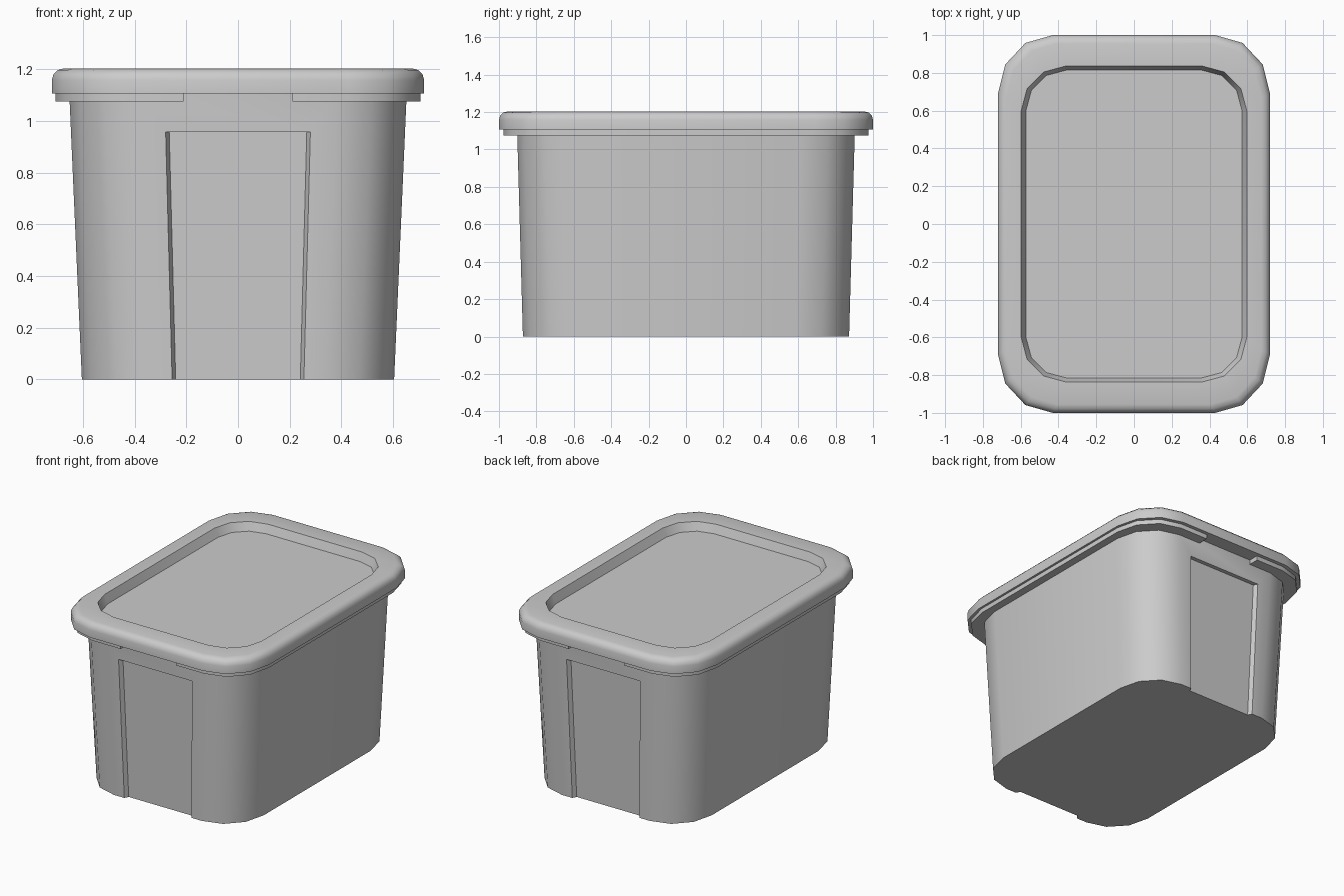
import bpy, bmesh, math

cube = bpy.data.objects.get("Cube")
if cube:
    bpy.data.objects.remove(cube, do_unlink=True)

# One plain plastic colour
plastic = bpy.data.materials.new("grey_plastic")
plastic.use_nodes = True
GREY = (0.6, 0.6, 0.6, 1)
plastic.diffuse_color = GREY
plastic.node_tree.nodes["Principled BSDF"].inputs["Base Color"].default_value = GREY


def outline(hx, hy, rx, ry, z, segments=3):
    """Rectangle with rounded corners, counter-clockwise."""
    points = []
    for sx, sy, start in ((1, 1, 0), (-1, 1, 90), (-1, -1, 180), (1, -1, 270)):
        for i in range(segments + 1):
            a = math.radians(start + 90 * i / segments)
            points.append((sx * (hx - rx) + rx * math.cos(a),
                           sy * (hy - ry) + ry * math.sin(a), z))
    return points


def loft(name, rings):
    """Skin a stack of equal rings and cap both ends."""
    bm = bmesh.new()
    loops = [[bm.verts.new(p) for p in ring] for ring in rings]
    n = len(loops[0])
    for low, high in zip(loops, loops[1:]):
        for i in range(n):
            j = (i + 1) % n
            bm.faces.new((low[i], low[j], high[j], high[i]))
    bm.faces.new(loops[0][::-1])
    bm.faces.new(loops[-1])
    bmesh.ops.recalc_face_normals(bm, faces=bm.faces[:])
    mesh = bpy.data.meshes.new(name)
    bm.to_mesh(mesh)
    bm.free()
    mesh.materials.append(plastic)
    obj = bpy.data.objects.new(name, mesh)
    bpy.context.collection.objects.link(obj)
    return obj


def activate(obj):
    bpy.ops.object.select_all(action='DESELECT')
    obj.select_set(True)
    bpy.context.view_layer.objects.active = obj


def cut(obj, cutter):
    activate(obj)
    mod = obj.modifiers.new("cut", 'BOOLEAN')
    mod.operation = 'DIFFERENCE'
    mod.solver = 'EXACT'
    mod.object = cutter
    bpy.ops.object.modifier_apply(modifier=mod.name)
    bpy.data.objects.remove(cutter, do_unlink=True)


# Tapered tub
LID_BASE, LID_TOP = 1.107, 1.203


def tub_half(z):
    return 0.604 + 0.044 * z, 0.872 + 0.028 * z


body = loft("tub", [outline(*tub_half(z), 0.27, 0.29, z) for z in (0, LID_BASE)])

# Shallow tapered recess in each end
DEPTH, DRAFT = 0.028, 0.014


def recess_ring(z, side):
    wall = tub_half(z)[1]
    w = 0.255 + 0.025 * z / 0.957
    shape = ((-w - DRAFT, wall + DEPTH), (w + DRAFT, wall + DEPTH),
             (w - DRAFT, wall - DEPTH), (-w + DRAFT, wall - DEPTH))
    return [(x, side * y, z) for x, y in shape]


for side in (-1, 1):
    cut(body, loft("recess_cutter", [recess_ring(z, side) for z in (-0.1, 0.957)]))

# Rim under the lid, with a grip gap at each end
rim = loft("rim", [outline(0.705, 0.975, 0.28, 0.30, z) for z in (1.076, LID_BASE)])
gap = [[(-0.21, -2, z), (0.21, -2, z), (0.21, 2, z), (-0.21, 2, z)] for z in (1, 1.3)]
cut(rim, loft("gap_cutter", gap))

# Lid with rounded shoulder and sunken panel
ROUND = 0.045
lid_rings = [outline(0.72, 1.0, 0.29, 0.31, LID_BASE)]
for i in range(4):
    a = math.radians(30 * i)
    inset = ROUND * (1 - math.cos(a))
    lid_rings.append(outline(0.72 - inset, 1.0 - inset, 0.29 - inset * 0.5, 0.31 - inset * 0.5,
                             LID_TOP - ROUND + ROUND * math.sin(a)))
lid_rings.append(outline(0.598, 0.837, 0.24, 0.24, LID_TOP))
lid_rings.append(outline(0.572, 0.815, 0.215, 0.215, LID_TOP - 0.057))
lid = loft("lid", lid_rings)

for obj in (body, rim, lid):
    activate(obj)
    bpy.ops.object.shade_smooth_by_angle(angle=math.radians(35))
